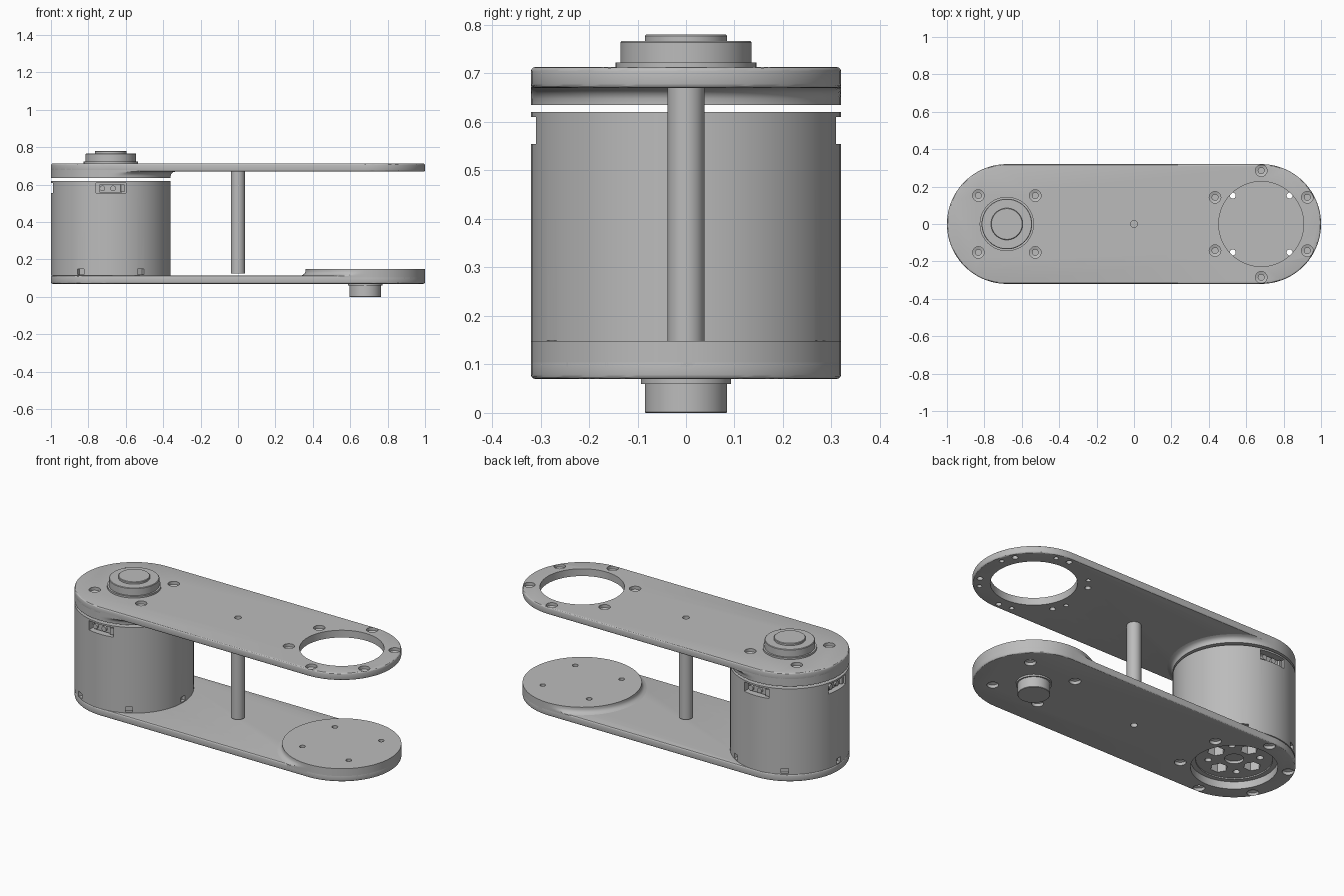
import bpy, bmesh
from math import cos, sin, pi, radians
from mathutils import Matrix, Vector

cube = bpy.data.objects.get("Cube")
if cube:
    bpy.data.objects.remove(cube)

GREY = (0.5, 0.5, 0.5, 1)
mat = bpy.data.materials.new("machined grey")
mat.use_nodes = True
mat.diffuse_color = GREY
mat.node_tree.nodes["Principled BSDF"].inputs["Base Color"].default_value = GREY

END, R = 0.68, 0.32          # axis offset and radius of the rounded ends
parts = []


def lathe(bm, profile, x=0, y=0, n=96):
    """Add a closed solid of revolution; profile is (radius, z) from low to high."""
    rings = [[bm.verts.new((x + r * cos(2 * pi * i / n), y + r * sin(2 * pi * i / n), z))
              for i in range(n)] for r, z in profile]
    for a, b in zip(rings, rings[1:]):
        for i in range(n):
            j = (i + 1) % n
            bm.faces.new((a[i], a[j], b[j], b[i]))
    bm.faces.new(rings[0][::-1])
    bm.faces.new(rings[-1])


def box(bm, size, radius, z, angle, x=-END):
    """Add a box placed at a radius and angle around a vertical axis."""
    m = (Matrix.Translation((x, 0, z)) @ Matrix.Rotation(radians(angle), 4, 'Z')
         @ Matrix.Translation((radius, 0, 0)) @ Matrix.Diagonal((*size, 1)))
    bmesh.ops.create_cube(bm, size=1, matrix=m)


def finish(name, bm):
    me = bpy.data.meshes.new(name)
    bm.to_mesh(me)
    bm.free()
    me.materials.append(mat)
    ob = bpy.data.objects.new(name, me)
    bpy.context.collection.objects.link(ob)
    parts.append(ob)
    return ob


def bake(ob):
    """Apply the modifiers of an object."""
    deps = bpy.context.evaluated_depsgraph_get()
    me = bpy.data.meshes.new_from_object(ob.evaluated_get(deps))
    ob.modifiers.clear()
    ob.data = me


def cut(ob, bm):
    cutter = finish("cutter", bm)
    parts.remove(cutter)
    cutter.hide_render = True
    mod = ob.modifiers.new("cut", 'BOOLEAN')
    mod.operation, mod.solver, mod.object = 'DIFFERENCE', 'EXACT', cutter
    bake(ob)
    bpy.data.objects.remove(cutter)


def flipped(ob, name):
    """Copy a part turned half a turn about y, to serve as its lower twin."""
    me = ob.data.copy()
    me.transform(Matrix.Translation((0, 0, 0.783)) @ Matrix.Rotation(pi, 4, 'Y'))
    twin = bpy.data.objects.new(name, me)
    bpy.context.collection.objects.link(twin)
    parts.append(twin)


def polar(radius, angle, x):
    return x + radius * cos(radians(angle)), radius * sin(radians(angle))


def screw_holes(bm):
    # counterbored holes: four over the pad, six round the opening, one in the middle
    bore = [(0.016, 0.6), (0.016, 0.69), (0.031, 0.695), (0.031, 0.75)]
    for a in range(45, 360, 90):
        lathe(bm, bore, *polar(0.215, a, -END), n=24)
    for a in range(30, 390, 60):
        lathe(bm, bore, *polar(0.285, a, END), n=24)
        lathe(bm, [(0.013, 0.6), (0.013, 0.69)], *polar(0.285, a - 16, END), n=16)
    lathe(bm, [(0.019, 0.68), (0.019, 0.75)], n=24)


# Long arm plate with rounded ends
bm = bmesh.new()
outline = [polar(R, -90 + 180 * i / 48, END) for i in range(49)]
outline += [(-x, -y) for x, y in outline]
face = bm.faces.new([bm.verts.new((x, y, 0.67)) for x, y in outline])
ext = bmesh.ops.extrude_face_region(bm, geom=[face])
bmesh.ops.translate(bm, vec=(0, 0, 0.043),
                    verts=[v for v in ext["geom"] if isinstance(v, bmesh.types.BMVert)])
bmesh.ops.recalc_face_normals(bm, faces=bm.faces)
rim = [e for e in bm.edges if abs(e.verts[0].co.z - e.verts[1].co.z) < 1e-5]
bmesh.ops.bevel(bm, geom=rim, offset=0.009, segments=3, profile=0.5, affect='EDGES')
plate = finish("upper_arm_plate", bm)
bm = bmesh.new()
screw_holes(bm)
lathe(bm, [(0.227, 0.6), (0.227, 0.75)], END)
cut(plate, bm)
flipped(plate, "lower_arm_plate")

# Round pad under the plate, its flare kept within the plate outline
bm = bmesh.new()
lathe(bm, [(R, 0.635), (R, 0.648), (0.324, 0.658), (0.333, 0.666), (0.35, 0.671), (0.35, 0.688)], -END)
for v in bm.verts:
    d = Vector((v.co.x + END, v.co.y))
    if d.x <= 0:
        d *= R / d.length
    v.co.x, v.co.y = d.x - END, max(-R, min(R, d.y))
pad = finish("upper_mount_pad", bm)
bm = bmesh.new()
screw_holes(bm)
cut(pad, bm)
flipped(pad, "lower_mount_pad")

# Stepped bearing hubs on the outer faces
bm = bmesh.new()
lathe(bm, [(0.145, 0.705), (0.145, 0.723), (0.135, 0.723), (0.135, 0.764), (0.132, 0.767),
           (0.085, 0.767), (0.085, 0.777), (0.082, 0.78)], -END)
finish("upper_hub", bm)
bm = bmesh.new()
lathe(bm, [(0.083, 0), (0.085, 0.002), (0.085, 0.06), (0.093, 0.06), (0.093, 0.08)], END)
finish("lower_hub", bm)

# Spacer rod between the plates
bm = bmesh.new()
lathe(bm, [(0.038, 0.125), (0.038, 0.675)], n=48)
finish("spacer_rod", bm)

# Motor drum with stepped underside
bm = bmesh.new()
lathe(bm, [(0.05, 0.135), (0.05, 0.12), (0.2, 0.12), (0.2, 0.113), (R, 0.113), (R, 0.62)], -END)
motor = finish("motor_drum", bm)
bm = bmesh.new()
for a in (90, 180, 270):                      # socket recesses
    box(bm, (0.1, 0.16, 0.056), 0.32, 0.582, a)
for a in range(0, 360, 60):                   # notches along the lower rim
    box(bm, (0.04, 0.04, 0.03), 0.32, 0.134, a)
for a in range(0, 360, 90):                   # underside openings and bolt holes
    lathe(bm, [(0.046, 0.1), (0.046, 0.24)], *polar(0.122, a, -END), n=6)
    lathe(bm, [(0.018, 0.1), (0.018, 0.16)], *polar(0.135, a + 45, -END), n=20)
cut(motor, bm)

# Plug sockets sitting in the recesses
bm = bmesh.new()
for a in (90, 180, 270):
    turn = Matrix.Translation((-END, 0, 0.58)) @ Matrix.Rotation(radians(a), 4, 'Z')
    box(bm, (0.02, 0.12, 0.042), 0.28, 0.58, a)
    box(bm, (0.04, 0.02, 0.04), 0.288, 0.58, a + 12)
    for y in (-0.045, 0.012):
        pin = turn @ Matrix.Translation((0.292, y, 0)) @ Matrix.Rotation(pi / 2, 4, 'Y')
        bmesh.ops.create_cone(bm, cap_ends=True, segments=20, radius1=0.015,
                              radius2=0.015, depth=0.02, matrix=pin)
finish("plug_sockets", bm)

# Smooth shading with sharp edges kept
bpy.ops.object.select_all(action='DESELECT')
for ob in parts:
    ob.select_set(True)
bpy.context.view_layer.objects.active = parts[0]
bpy.ops.object.shade_smooth_by_angle(angle=radians(30))
